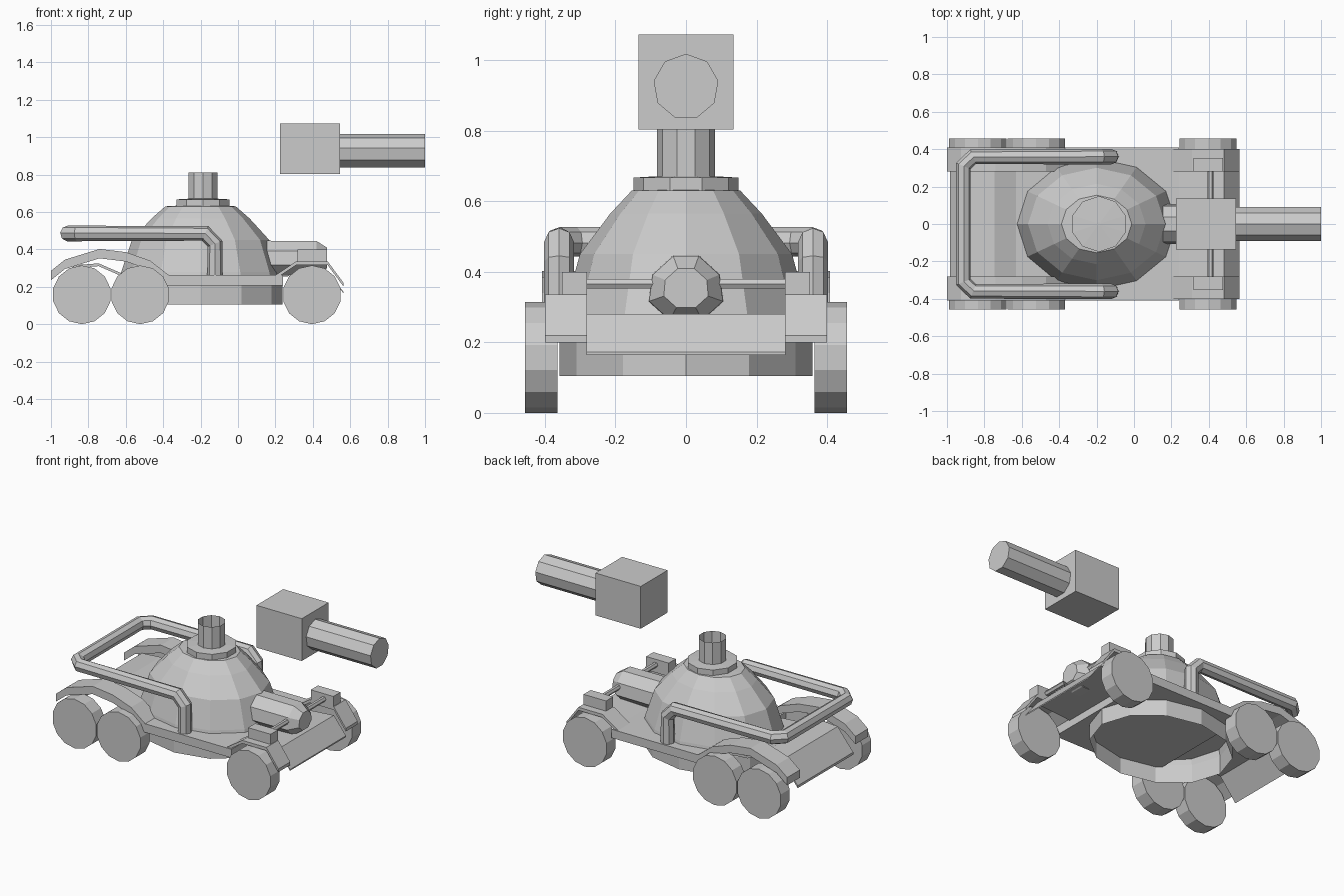
import bpy, bmesh
from math import cos, sin, pi

if "Cube" in bpy.data.objects:
    bpy.data.objects.remove(bpy.data.objects["Cube"])


def make(name, verts, faces):
    me = bpy.data.meshes.new(name)
    bm = bmesh.new()
    vs = [bm.verts.new(v) for v in verts]
    for f in faces:
        bm.faces.new([vs[i] for i in f])
    bmesh.ops.recalc_face_normals(bm, faces=bm.faces)
    bm.to_mesh(me)
    bm.free()
    ob = bpy.data.objects.new(name, me)
    bpy.context.collection.objects.link(ob)
    return ob


def lathe(name, rings, n, place, phase=0.0, caps=(True, True)):
    """Stack of n-sided rings (radius, height); place maps (u, v, h) to xyz."""
    verts = [place(r * cos(phase + 2 * pi * i / n), r * sin(phase + 2 * pi * i / n), h)
             for r, h in rings for i in range(n)]
    faces = [(k * n + i, k * n + (i + 1) % n, (k + 1) * n + (i + 1) % n, (k + 1) * n + i)
             for k in range(len(rings) - 1) for i in range(n)]
    if caps[0]:
        faces.append(range(n))
    if caps[1]:
        faces.append(range((len(rings) - 1) * n, len(rings) * n))
    return make(name, verts, faces)


def sheet(name, top, t, y0, y1):
    """Bent plate: (x, z) top line, thickness t, from y0 to y1."""
    loop = top + [(x, z - t) for x, z in reversed(top)]
    m, n = len(loop), len(top)
    verts = [(x, y, z) for y in (y0, y1) for x, z in loop]
    faces = [(i, (i + 1) % m, m + (i + 1) % m, m + i) for i in range(m)]
    for o in (0, m):
        faces += [(o + i, o + i + 1, o + m - 2 - i, o + m - 1 - i) for i in range(n - 1)]
    return make(name, verts, faces)


def box(name, x0, x1, y0, y1, z0, z1):
    return sheet(name, [(x0, z1), (x1, z1)], z1 - z0, y0, y1)


# Hull and dome, open underneath
lathe("dome_hull", [(1, .105), (1, .22), (.97, .28), (.84, .45), (.6, .565), (.43, .63), (.02, .64)],
      12, lambda u, v, h: (-.2 + .437 * u, .358 * v, h), caps=(False, True))

# Hatch ring and open neck tube
lathe("neck_ring", [(.149, .63), (.149, .667), (.01, .675)], 10, lambda u, v, h: (-.187 + u, v, h), pi / 10)
lathe("neck_tube", [(.082, .66), (.082, .81)], 10, lambda u, v, h: (-.187 + u, v, h), pi / 10, (False, False))

# Flat deck through the hull
box("deck", -.45, .24, -.408, .408, .207, .262)

# Lower centre panel between the rear fenders
sheet("rear_panel", [(-.985, .18), (-.875, .315), (-.745, .325), (-.63, .275), (-.45, .262)], .015, -.28, .28)

# Thin front deck and sloping bumper
sheet("front_bumper", [(.24, .262), (.48, .28), (.565, .172)], .008, -.282, .282)

# Nose
lathe("nose", [(.1, .1), (.098, .42), (.06, .475)], 8,
      lambda u, v, h: (h, (1.1 - 1.5 * v) * u, .354 + v), pi / 8)

# Lamp bar
lathe("lamp_bar", [(.016, -.3), (.016, .3)], 6, lambda u, v, h: (.41 + u, h, .366 + v))

for s, side in ((1, "left"), (-1, "right")):
    # Arched rear fender over two wheels
    sheet("rear_fender_" + side, [(-1, .285), (-.925, .345), (-.74, .402), (-.6, .385), (-.47, .34), (-.37, .262)],
          .05, s * .28, s * .408)
    # Front fender and lamp
    sheet("front_fender_" + side, [(.2, .262), (.31, .335), (.48, .335), (.565, .22)], .02, s * .28, s * .4)
    box("lamp_" + side, .318, .477, s * .28, s * .352, .33, .4)
    # Wheels
    for i, x in enumerate((-.835, -.523, .395)):
        lathe("wheel_%s_%d" % (side, i + 1), [(.157, s * .365), (.157, s * .457)], 14,
              lambda u, v, h, x=x: (x + u, h, .157 + v), pi / 14)

# Bent guard rail around the rear
half = [(-.123, .36, .24), (-.123, .36, .43), (-.175, .36, .485), (-.86, .36, .485), (-.912, .31, .485)]
path = half + [(x, -y, z) for x, y, z in reversed(half)]
cu = bpy.data.curves.new("guard_rail", "CURVE")
cu.dimensions = "3D"
cu.bevel_depth = .042
cu.bevel_resolution = 2
cu.use_fill_caps = True
sp = cu.splines.new("POLY")
sp.use_smooth = False
sp.points.add(len(path) - 1)
for p, co in zip(sp.points, path):
    p.co = (*co, 1)
rail = bpy.data.objects.new("guard_rail", cu)
bpy.context.collection.objects.link(rail)
bpy.context.view_layer.objects.active = rail
rail.select_set(True)
bpy.ops.object.convert(target="MESH")

# Floating gun block and barrel
box("gun_block", .225, .545, -.135, .135, .803, 1.073)
lathe("gun_barrel", [(.093, .53), (.093, 1.0)], 9, lambda u, v, h: (h, u, .925 + v), pi / 2)
